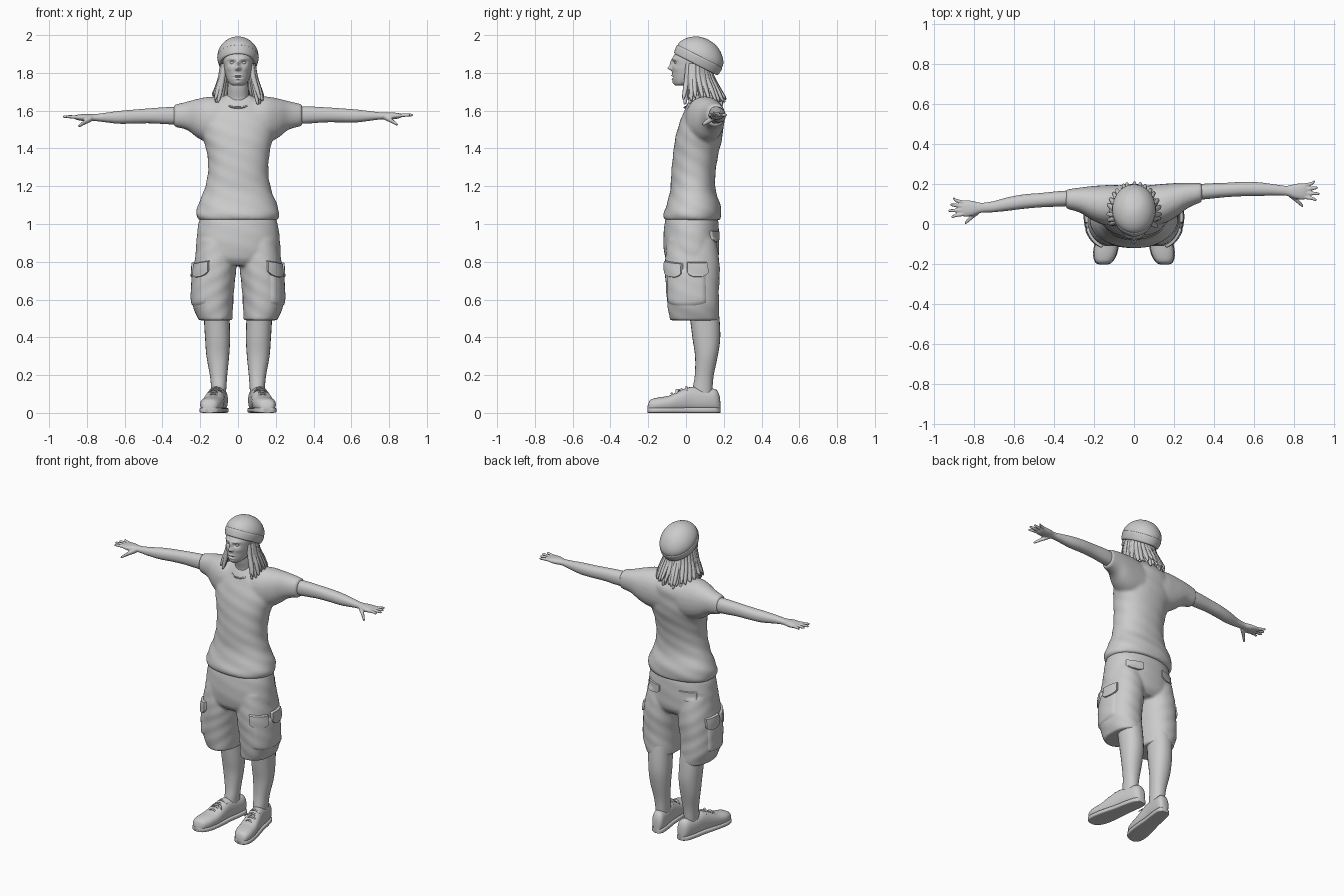
import bpy, bmesh, math, random
from mathutils import Vector
from mathutils.bvhtree import BVHTree

random.seed(4)
if "Cube" in bpy.data.objects:
    bpy.data.objects.remove(bpy.data.objects["Cube"])

grey = bpy.data.materials.new("clay_grey")
grey.use_nodes = True
grey.diffuse_color = (0.6, 0.6, 0.6, 1)
grey.node_tree.nodes["Principled BSDF"].inputs["Base Color"].default_value = (0.6, 0.6, 0.6, 1)


def activate(ob):
    bpy.ops.object.select_all(action='DESELECT')
    ob.select_set(True)
    bpy.context.view_layer.objects.active = ob


def finish(name, bm, angle=50):
    bmesh.ops.recalc_face_normals(bm, faces=bm.faces)
    me = bpy.data.meshes.new(name)
    bm.to_mesh(me)
    bm.free()
    me.materials.append(grey)
    ob = bpy.data.objects.new(name, me)
    bpy.context.collection.objects.link(ob)
    activate(ob)
    bpy.ops.object.shade_smooth_by_angle(angle=math.radians(angle))
    return ob


def spline(rings, sub):
    """Catmull-Rom interpolation of ring tuples."""
    out = []
    for i in range(len(rings) - 1):
        p = [rings[max(0, min(len(rings) - 1, i + k))] for k in (-1, 0, 1, 2)]
        for s in range(sub):
            t = s / sub
            out.append([b + 0.5 * t * (c - a + t * (2*a - 5*b + 4*c - d + t * (3*(b - c) + d - a)))
                        for a, b, c, d in zip(*p)])
    return out + [list(rings[-1])]


def loft(name, rings, axis='z', n=24, sub=4, power=2.2, side=1, move=None, fold=0):
    """Rings are (x, y, z, ra, rb), lying across the given axis."""
    bm = bmesh.new()
    loops = []
    for x, y, z, ra, rb in spline(rings, sub):
        loop = []
        for k in range(n):
            a = 2 * math.pi * k / n
            c, s = math.cos(a), math.sin(a)
            w = 1 + fold * math.sin(3 * a + 45 * z) * math.sin(31 * z + 2 * a)
            u = math.copysign(abs(c) ** (2 / power), c) * ra * w
            v = math.copysign(abs(s) ** (2 / power), s) * rb * w
            off = {'z': (u, v, 0), 'x': (0, u, v), 'y': (u, 0, v)}[axis]
            p = Vector((x, y, z)) + Vector(off)
            if move:
                p = move(p)
            loop.append(bm.verts.new((p.x * side, p.y, p.z)))
        loops.append(loop)
    for lo, hi in zip(loops, loops[1:]):
        for k in range(n):
            bm.faces.new((lo[k], lo[(k + 1) % n], hi[(k + 1) % n], hi[k]))
    bm.faces.new(loops[0])
    bm.faces.new(loops[-1])
    return finish(name, bm)


def fuse(name, parts, voxel, smooth):
    """Melt overlapping parts into one soft surface."""
    activate(parts[0])
    for p in parts:
        p.select_set(True)
    bpy.ops.object.join()
    ob = bpy.context.object
    ob.name = name
    m = ob.modifiers.new("remesh", 'REMESH')
    m.mode, m.voxel_size = 'VOXEL', voxel
    m = ob.modifiers.new("smooth", 'SMOOTH')
    m.factor, m.iterations = 0.5, smooth
    bpy.ops.object.convert(target='MESH')
    bpy.ops.object.shade_smooth_by_angle(angle=math.radians(60))
    return ob


def right_arm(p):
    """The right arm reaches further forward and hangs slightly lower."""
    d = min(0.085, max(0, p.x - 0.1) * 0.14)
    return p - Vector((0, d, d * 0.1))


SIDES = (("left", 1, None), ("right", -1, right_arm))

# Shirt: trunk and sleeves
trunk = [(0, .035, 1.02, .208, .147), (0, .035, 1.05, .22, .153), (0, .04, 1.1, .21, .143),
         (0, .036, 1.18, .178, .12), (0, .038, 1.27, .16, .117), (0, .052, 1.37, .165, .12),
         (0, .07, 1.46, .185, .124), (0, .083, 1.54, .19, .115), (0, .095, 1.61, .165, .1),
         (0, .09, 1.66, .11, .07), (0, .085, 1.685, .06, .05)]
sleeve = [(.03, .09, 1.54, .1, .12), (.14, .1, 1.55, .1, .125), (.21, .12, 1.56, .085, .105),
          (.27, .143, 1.575, .063, .075), (.34, .158, 1.576, .048, .058)]
parts = [loft("trunk", trunk, n=48, sub=8, fold=.02)]
for label, s, bend in SIDES:
    parts.append(loft("sleeve", sleeve, 'x', side=s, move=bend))
fuse("shirt", parts, .009, 5)

# Collar rim
bm = bmesh.new()
R = 20
collar = [[bm.verts.new(((.075 + .005 * math.cos(b)) * math.cos(a),
                         .068 + (.078 + .005 * math.cos(b)) * math.sin(a),
                         1.652 + .036 * math.sin(a) + .005 * math.sin(b)))
           for b in (0, 1.57, 3.14, 4.71)] for a in (2 * math.pi * i / R for i in range(R))]
for i in range(R):
    for j in range(4):
        bm.faces.new((collar[i][j], collar[i][j - 1], collar[i - 1][j - 1], collar[i - 1][j]))
finish("collar", bm, 100)

# Shorts
hips = [(0, .03, 1.06, .19, .13), (0, .03, 1, .21, .143), (0, .028, .9, .222, .148),
        (0, .03, .82, .224, .14), (0, .03, .78, .2, .11)]
short_leg = [(.11, .03, .92, .1, .13), (.121, .032, .78, .112, .145), (.133, .035, .65, .111, .14),
             (.133, .04, .57, .107, .137), (.118, .045, .49, .09, .13)]
parts = [loft("hips", hips, n=48, fold=.01)]
for label, s, bend in SIDES:
    parts.append(loft("short_leg", short_leg, n=32, sub=6, side=s, fold=.02))
shorts = fuse("shorts", parts, .009, 4)
cloth = BVHTree.FromObject(shorts, bpy.context.evaluated_depsgraph_get())


def patch(name, a0, a1, z0, z1, thick, side, curve=.4, tilt=0):
    """Raised cloth panel laid over the shorts, with a rounded lower edge."""
    bm = bmesh.new()
    N = 14
    grid = []
    for i in range(N + 1):
        u = i / N
        d = Vector((math.cos(math.radians(a0 + (a1 - a0) * u)) * side,
                    math.sin(math.radians(a0 + (a1 - a0) * u)), 0))
        row = []
        for j in range(N + 1):
            z = z1 + tilt * (u - .5) - (z1 - z0) * j / N * (1 - curve * abs(2 * u - 1) ** 3)
            start = Vector((.12 * side, .03, z)) + d
            hit = cloth.ray_cast(start, -d)[0] or start - d * .87
            edge = i in (0, N) or j in (0, N)
            row.append(bm.verts.new(hit + d * (-.006 if edge else thick)))
        grid.append(row)
    for i in range(N):
        for j in range(N):
            bm.faces.new((grid[i][j], grid[i + 1][j], grid[i + 1][j + 1], grid[i][j + 1]))
    ob = finish(name, bm, 60)
    return ob


# Pockets
for label, s, bend in SIDES:
    patch(label + "_cargo_pocket", -72, 38, .56, .77, .007, s, .1)
    patch(label + "_front_flap", -78, -22, .715, .8, .014, s, tilt=-.015)
    patch(label + "_rear_flap", -14, 42, .715, .8, .014, s)
    patch(label + "_hip_flap", 62, 112, .9, .965, .008, s)

# Lower legs and shoes
calf = [(.115, .085, .6, .07, .08), (.112, .1, .49, .068, .078), (.108, .108, .39, .066, .073),
        (.107, .108, .3, .06, .06), (.103, .097, .2, .046, .05), (.102, .088, .13, .04, .052),
        (.102, .085, .06, .036, .05)]
shoe = [(-.203, .03, .016), (-.19, .062, .04), (-.15, .075, .056), (-.09, .085, .058),
        (-.03, .112, .053), (.03, .132, .047), (.1, .122, .045), (.155, .12, .039),
        (.176, .09, .026), (.182, .05, .012)]


def foot_x(y):
    return .102 + (.1 - y) * .17


for label, s, bend in SIDES:
    loft(label + "_lower_leg", calf, side=s)
    loft(label + "_shoe", [(foot_x(y), y, h / 2 + .006, w, h / 2) for y, h, w in shoe],
         'y', side=s, power=2.4)
    loft(label + "_sole", [(foot_x(y), y, .014, w + .004, .014) for y, h, w in shoe],
         'y', side=s, power=5)
    for i in range(4):
        y, z = -.07 + .026 * i, .096 + .0115 * i
        x = foot_x(y)
        loft(label + "_lace", [(x - .034, y, z - .012, .005, .004), (x, y - .006, z + .007, .006, .005),
                               (x + .034, y, z - .012, .005, .004)], 'x', n=8, side=s)
    for e in (-1, 1):
        x = foot_x(0)
        loft(label + "_bow", [(x, -.03, .115, .004, .004), (x + e * .02, -.045, .122, .01, .005),
                              (x + e * .038, -.05, .105, .004, .003)][::e], 'x', n=8, side=s)

# Arms and hands
arm = [(.28, .155, 1.575, .038, .045), (.36, .163, 1.577, .039, .046), (.46, .17, 1.578, .036, .04),
       (.55, .175, 1.575, .036, .037), (.63, .174, 1.572, .034, .034), (.71, .17, 1.572, .027, .024),
       (.765, .166, 1.572, .025, .018), (.81, .163, 1.572, .038, .019), (.85, .163, 1.573, .041, .014),
       (.865, .164, 1.573, .034, .008)]
for label, s, bend in SIDES:
    parts = [loft("arm", arm, 'x', side=s, move=bend)]
    for k in (-1.5, -.5, .5, 1.5):
        tip = .93 - .014 * abs(k + .3)
        parts.append(loft("finger", [(.835, .163 + k * .019, 1.573, .009, .01),
                                     (.885, .165 + k * .024, 1.576, .009, .009),
                                     (tip - .006, .166 + k * .03, 1.577, .0075, .007),
                                     (tip, .166 + k * .03, 1.577, .003, .003)], 'x', n=10, side=s, move=bend))
    parts.append(loft("thumb", [(.775, .15, 1.566, .016, .015), (.81, .122, 1.548, .014, .013),
                                (.838, .095, 1.53, .01, .009), (.846, .09, 1.526, .004, .004)],
                      'x', n=12, side=s, move=bend))
    fuse(label + "_arm", parts, .0045, 2)

# Neck and head; features are soft bumps (x, z, width, height, depth)
loft("neck", [(0, .085, 1.6, .075, .07), (0, .078, 1.66, .06, .06), (0, .062, 1.72, .055, .06),
              (0, .055, 1.79, .055, .06)])
features = [(0, 1.85, .009, .02, .012), (0, 1.825, .012, .011, .022), (.011, 1.82, .006, .006, .006),
            (.031, 1.854, .015, .01, -.013), (.028, 1.874, .022, .007, .006), (.045, 1.823, .018, .014, .004),
            (0, 1.786, .02, .004, .007), (0, 1.766, .017, .004, .006), (0, 1.776, .018, .0035, -.008),
            (0, 1.748, .018, .011, .007)]


def face(p):
    if p.y < .02:
        for x, z, w, h, depth in features:
            g = math.exp(-((abs(p.x) - x) / w) ** 2 - ((p.z - z) / h) ** 2)
            p = p - Vector((0, depth * g, 0))
    return p


loft("head", [(0, -.03, 1.732, .022, .024), (0, -.018, 1.742, .042, .043), (0, .008, 1.765, .058, .078),
              (0, .025, 1.8, .07, .098), (0, .03, 1.84, .077, .104), (0, .034, 1.88, .08, .104),
              (0, .045, 1.92, .07, .09)], n=128, sub=10, power=2.1, move=face)
for label, s, bend in SIDES:
    loft(label + "_eye", [(.031, -.05, 1.843, .004, .004), (.031, -.05, 1.848, .01, .009),
                          (.031, -.05, 1.854, .013, .011), (.031, -.05, 1.86, .01, .009),
                          (.031, -.05, 1.865, .004, .004)], n=16, side=s, power=2)

# Knitted hat with a folded band, tipped back
crown = [(0, 0, .0, .098, .125), (0, 0, .05, .108, .132), (0, 0, .085, .098, .118),
         (0, 0, .115, .075, .088), (0, 0, .135, .045, .052), (0, 0, .143, .012, .014)]
band = [(0, 0, -.004, .094, .122), (0, 0, .0, .101, .13), (0, 0, .02, .107, .134),
        (0, 0, .04, .11, .135), (0, 0, .046, .106, .13)]
for name, rings in (("hat_crown", crown), ("hat_band", band)):
    hat = loft(name, rings, n=48, power=2)
    hat.location = (0, .053, 1.848)
    hat.rotation_euler = (math.radians(-27), 0, 0)

# Hair: tapered locks fanning round the sides and back
for layer, count in ((0, 22), (1, 19)):
    for i in range(count):
        a = math.radians(-28 + 236 * i / (count - 1) + random.uniform(-3, 3))
        c, s = math.cos(a), math.sin(a)
        back = max(0, s)
        end = 1.645 + .02 * layer + random.uniform(-.015, .015) - .01 * back
        spread = 1 + .1 * layer
        path = [(.082 * c, .05 + .08 * s, 1.85 - .03 * back, .012, .012),
                (.092 * c, .05 + .088 * s, 1.78, .014, .014),
                (.104 * c * spread, .056 + .108 * s * spread, 1.715, .013, .013),
                (.117 * c * spread, .06 + .13 * s * spread, end + .015, .009, .009),
                (.121 * c * spread, .06 + .136 * s * spread, end, .003, .003)]
        loft("hair_lock", path, n=8, sub=3)
